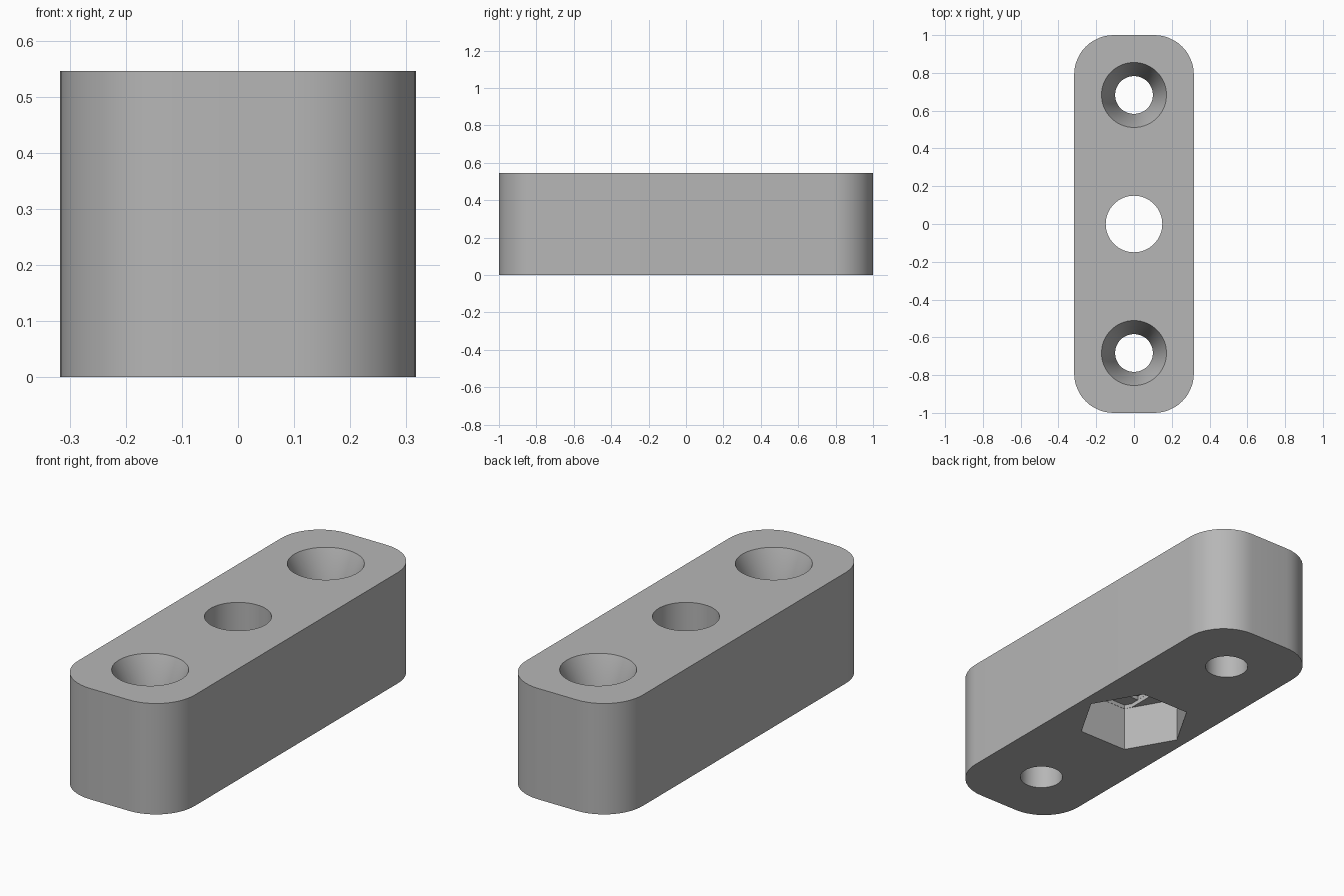
import bpy
import bmesh
from math import cos, sin, pi, radians

old = bpy.data.objects.get("Cube")
if old:
    bpy.data.objects.remove(old, do_unlink=True)

HALF_W, HALF_L, HEIGHT, CORNER = 0.317, 1.0, 0.546, 0.21
BORE, SCREW, SINK = 0.15, 0.1, 0.172
NUT, POCKET, STEP = 0.265, 0.222, 0.02
SCREW_Y = 0.683

grey = bpy.data.materials.new("plain_grey")
grey.use_nodes = True
grey.diffuse_color = (0.47, 0.47, 0.47, 1)
grey.node_tree.nodes["Principled BSDF"].inputs["Base Color"].default_value = grey.diffuse_color


def circle(radius, sides, cx=0, cy=0):
    return [(cx + radius * cos(2 * pi * i / sides), cy + radius * sin(2 * pi * i / sides))
            for i in range(sides)]


def rounded_rectangle(w, l, r, steps=12):
    points = []
    for quarter, (sx, sy) in enumerate([(1, 1), (-1, 1), (-1, -1), (1, -1)]):
        for i in range(steps + 1):
            a = (quarter + i / steps) * pi / 2
            points.append((sx * (w - r) + r * cos(a), sy * (l - r) + r * sin(a)))
    return points


def loft(name, sections):
    """Solid through a stack of (outline, height) sections."""
    bm = bmesh.new()
    rings = [[bm.verts.new((x, y, z)) for x, y in outline] for outline, z in sections]
    for low, high in zip(rings, rings[1:]):
        n = len(low)
        for i in range(n):
            j = (i + 1) % n
            bm.faces.new((low[i], low[j], high[j], high[i]))
    bm.faces.new(rings[0][::-1])
    bm.faces.new(rings[-1])
    mesh = bpy.data.meshes.new(name)
    bm.to_mesh(mesh)
    bm.free()
    mesh.materials.append(grey)
    obj = bpy.data.objects.new(name, mesh)
    bpy.context.collection.objects.link(obj)
    return obj


# Rounded block
outline = rounded_rectangle(HALF_W, HALF_L, CORNER)
block = loft("mounting_block", [(outline, 0), (outline, HEIGHT)])

# Nut pocket, with a bridging slot and a square stepped into its ceiling
hexagon = circle(NUT, 6)
flat = NUT * sin(pi / 3) * 0.995
shoulder = (NUT - BORE) * 0.99 * 3 ** 0.5
half_slot = [(BORE, -shoulder), (BORE, shoulder), (NUT / 2, flat)]
slot = half_slot + [(-NUT / 2, flat)] + [(-BORE, shoulder), (-BORE, -shoulder)]
slot += [(-NUT / 2, -flat), (NUT / 2, -flat)]
side = BORE * 0.999
square = [(side, -side), (side, side), (-side, side), (-side, -side)]
cutters = [
    loft("nut_pocket_cutter", [(hexagon, -0.1), (hexagon, POCKET)]),
    loft("slot_cutter", [(slot, 0.1), (slot, POCKET + STEP)]),
    loft("square_cutter", [(square, 0.15), (square, POCKET + 2 * STEP)]),
]

# Centre bore
bore = circle(BORE * 0.998, 64)
cutters.append(loft("bore_cutter", [(bore, 0.2), (bore, HEIGHT + 0.1)]))

# Countersunk screw holes at both ends
for y in (-SCREW_Y, SCREW_Y):
    narrow, wide = circle(SCREW, 64, 0, y), circle(SINK, 64, 0, y)
    cutters.append(loft("screw_hole_cutter", [
        (narrow, -0.1), (narrow, HEIGHT - 0.18), (wide, HEIGHT), (wide, HEIGHT + 0.1)]))

# Cut every opening, then discard the cutters
bpy.ops.object.select_all(action="DESELECT")
bpy.context.view_layer.objects.active = block
block.select_set(True)
for cutter in cutters:
    cutter.hide_render = True
    mod = block.modifiers.new("cut", "BOOLEAN")
    mod.operation = "DIFFERENCE"
    mod.solver = "EXACT"
    mod.object = cutter
    bpy.ops.object.modifier_apply(modifier=mod.name)
    bpy.data.objects.remove(cutter, do_unlink=True)

bpy.ops.object.shade_smooth_by_angle(angle=radians(30))
